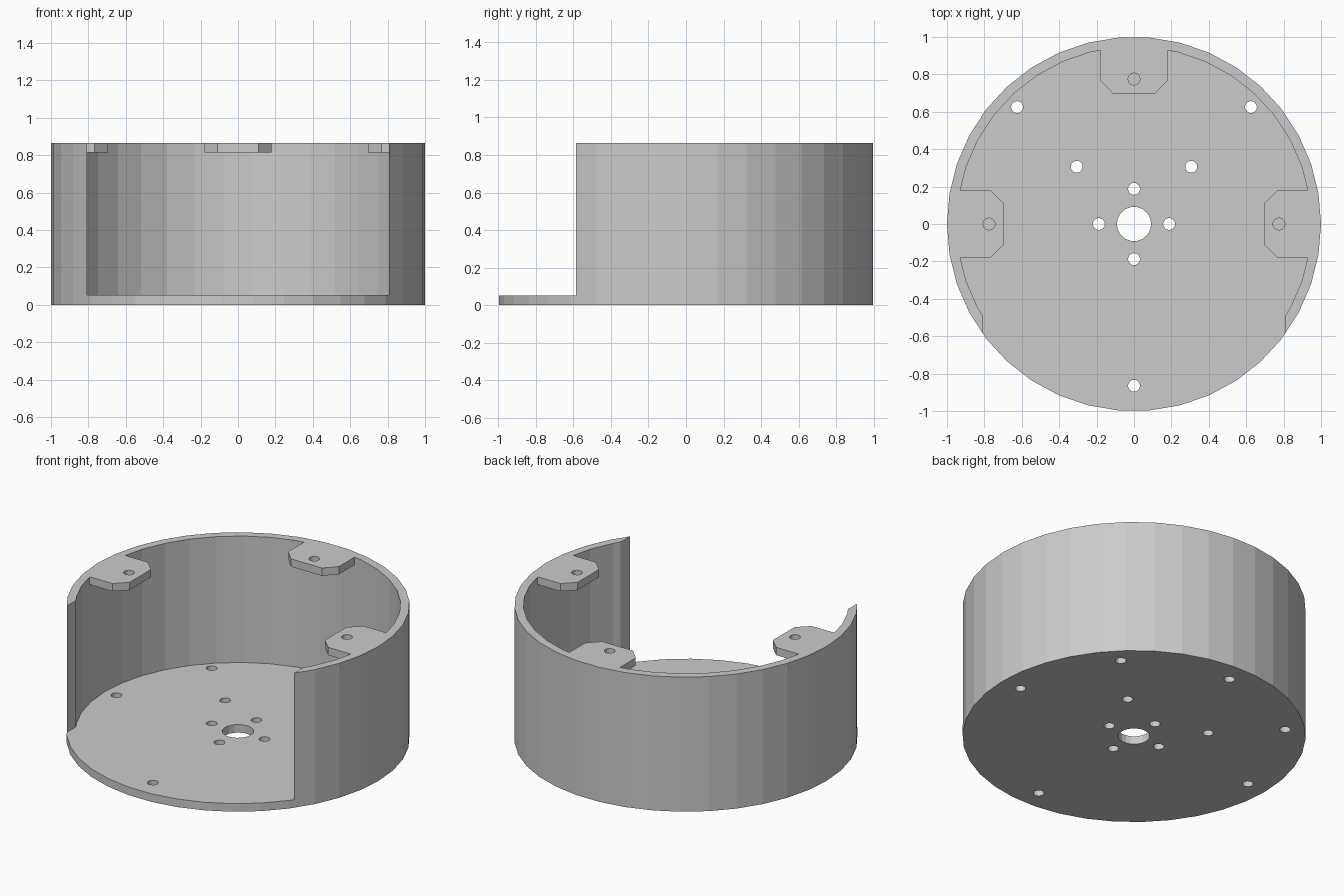
import bpy
from math import cos, sin, pi

SIDES = 38
FLOOR, TOP, LUG_BASE = 0.052, 0.865, 0.815
INNER_RADIUS = 0.948

cube = bpy.data.objects.get("Cube")
if cube:
    bpy.data.objects.remove(cube, do_unlink=True)

grey = bpy.data.materials.new("plain grey")
grey.use_nodes = True
colour = (0.6, 0.6, 0.6, 1)
grey.diffuse_color = colour
grey.node_tree.nodes["Principled BSDF"].inputs["Base Color"].default_value = colour


def prism(name, outline, low, high):
    """Upright solid from a counter-clockwise outline."""
    n = len(outline)
    verts = [(x, y, z) for z in (low, high) for x, y in outline]
    faces = [tuple(reversed(range(n))), tuple(range(n, 2 * n))]
    faces += [(i, (i + 1) % n, (i + 1) % n + n, i + n) for i in range(n)]
    mesh = bpy.data.meshes.new(name)
    mesh.from_pydata(verts, [], faces)
    mesh.materials.append(grey)
    obj = bpy.data.objects.new(name, mesh)
    bpy.context.scene.collection.objects.link(obj)
    return obj


def circle(radius, sides, x=0, y=0):
    return [(x + radius * cos(2 * pi * i / sides), y + radius * sin(2 * pi * i / sides))
            for i in range(sides)]


def combine(target, tool, operation):
    """Apply an exact boolean and discard the tool."""
    tool.hide_render = True
    mod = target.modifiers.new(operation.lower(), 'BOOLEAN')
    mod.object, mod.operation, mod.solver = tool, operation, 'EXACT'
    graph = bpy.context.evaluated_depsgraph_get()
    graph.update()
    mesh = bpy.data.meshes.new_from_object(target.evaluated_get(graph))
    target.modifiers.clear()
    target.data = mesh
    bpy.data.objects.remove(tool, do_unlink=True)


def turn(x, y, quarter):
    for _ in range(quarter):
        x, y = -y, x
    return x, y


# Round drum with a hollow interior and an open front
housing = prism("drum_housing", circle(1, SIDES), 0, TOP)
combine(housing, prism("cavity", circle(INNER_RADIUS, SIDES), FLOOR, 1), 'DIFFERENCE')
opening = [(-0.808, -1.2), (0.808, -1.2), (0.808, 0), (-0.808, 0)]
combine(housing, prism("front_opening", opening, FLOOR, 1), 'DIFFERENCE')

# Chamfered screw lugs at the right, back and left of the rim
lug = [(0.695, -0.11), (0.768, -0.18), (0.965, -0.18),
       (0.965, 0.18), (0.768, 0.18), (0.695, 0.11)]
for quarter in range(3):
    outline = [turn(x, y, quarter) for x, y in lug]
    combine(housing, prism("screw_lug", outline, LUG_BASE, TOP), 'UNION')
    x, y = turn(0.775, 0, quarter)
    combine(housing, prism("lug_hole", circle(0.032, 16, x, y), 0.7, 1), 'DIFFERENCE')

# Shaft hole and mounting holes through the floor
combine(housing, prism("shaft_hole", circle(0.092, 18), -0.1, 0.2), 'DIFFERENCE')
holes = [turn(r, 0, q) for r in (0.188, 0.865) for q in range(4)]
holes += [(side * d, d) for d in (0.306, 0.625) for side in (-1, 1)]
for x, y in holes:
    combine(housing, prism("floor_hole", circle(0.032, 16, x, y), -0.1, 0.2), 'DIFFERENCE')
